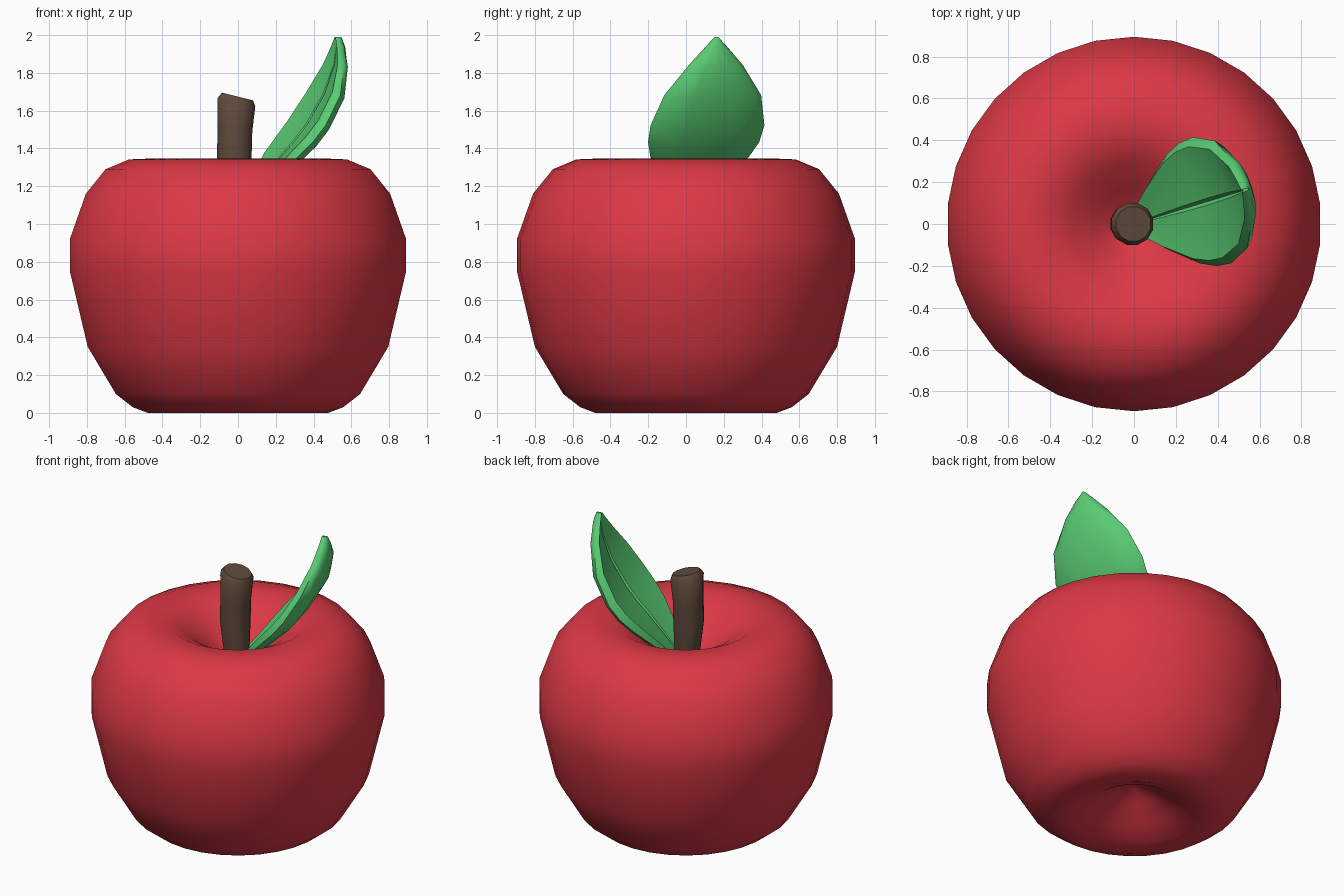
import bpy, math
from mathutils import Vector

if "Cube" in bpy.data.objects:
    bpy.data.objects.remove(bpy.data.objects["Cube"])


def material(name, color):
    m = bpy.data.materials.new(name)
    m.diffuse_color = (*color, 1)
    m.use_nodes = True
    m.node_tree.nodes["Principled BSDF"].inputs["Base Color"].default_value = m.diffuse_color
    return m


def skin(name, rings, mat, angle):
    """Join equal rings of points into a closed skin with capped ends."""
    n = len(rings[0])
    verts = [p for ring in rings for p in ring]
    faces = [(i * n + j, i * n + (j + 1) % n, (i + 1) * n + (j + 1) % n, (i + 1) * n + j)
             for i in range(len(rings) - 1) for j in range(n)]
    faces.append(tuple(reversed(range(n))))
    faces.append(tuple(range(len(verts) - n, len(verts))))
    mesh = bpy.data.meshes.new(name)
    mesh.from_pydata(verts, [], faces)
    mesh.materials.append(mat)
    obj = bpy.data.objects.new(name, mesh)
    bpy.context.collection.objects.link(obj)
    bpy.ops.object.select_all(action='DESELECT')
    obj.select_set(True)
    bpy.context.view_layer.objects.active = obj
    bpy.ops.object.mode_set(mode='EDIT')
    bpy.ops.mesh.select_all(action='SELECT')
    bpy.ops.mesh.normals_make_consistent(inside=False)
    bpy.ops.object.mode_set(mode='OBJECT')
    bpy.ops.object.shade_smooth_by_angle(angle=math.radians(angle))
    return obj


def circle(center, r, n, tilt=0.0):
    """Ring around z; tilt lowers the +x side."""
    return [Vector(center) + Vector((r * math.cos(a), r * math.sin(a), -tilt * r * math.cos(a)))
            for a in (math.tau * (k + 0.5) / n for k in range(n))]


red = material("apple_red", (0.72, 0.04, 0.06))
brown = material("stem_brown", (0.12, 0.07, 0.045))
green = material("leaf_green", (0.10, 0.60, 0.17))

# Apple body: turned profile with a dimple at both ends
profile = [(0.01, 0.20), (0.12, 0.15), (0.26, 0.06), (0.38, 0.01), (0.48, 0.0),
           (0.56, 0.03), (0.65, 0.10), (0.80, 0.35), (0.895, 0.75), (0.895, 0.92),
           (0.81, 1.16), (0.705, 1.29), (0.58, 1.342), (0.43, 1.348), (0.30, 1.28),
           (0.18, 1.18), (0.08, 1.10), (0.01, 1.06)]
skin("apple_body", [circle((0, 0, z), r, 30) for r, z in profile], red, 60)

# Stem: gently bent, flaring to a slanted, softened top
stem = [(0.0, 1.03, 0.07, 0), (-0.012, 1.18, 0.082, 0), (-0.02, 1.35, 0.095, 0),
        (-0.016, 1.5, 0.095, 0.1), (-0.008, 1.645, 0.103, 0.22), (-0.003, 1.675, 0.085, 0.25)]
skin("stem", [circle((x, 0, z), r, 12, t) for x, z, r, t in stem], brown, 50)

# Leaf: thick cushion section with a midrib groove, swept up a curved spine
out = Vector((0.956, 0.292, 0))
side = Vector((-0.292, 0.956, 0))
up = Vector((0, 0, 1))
# distance out, height, half width, half thickness
spine = [(0.02, 1.09, 0.06, 0.025), (0.12, 1.20, 0.16, 0.04), (0.25, 1.35, 0.272, 0.055),
         (0.325, 1.43, 0.308, 0.06), (0.395, 1.52, 0.315, 0.06), (0.49, 1.68, 0.268, 0.058),
         (0.545, 1.84, 0.15, 0.045), (0.555, 1.94, 0.058, 0.032), (0.552, 1.99, 0.008, 0.02)]
half = [(0.05, 0.3), (0.5, 0.45), (0.88, 0.75), (1.0, 0.1), (0.86, -0.55), (0.45, -0.95)]
section = [(0, -0.15)] + half + [(0, -1.05)] + [(-u, v) for u, v in reversed(half)]
rings = []
for i, (s, z, w, t) in enumerate(spine):
    a, b = spine[max(i - 1, 0)], spine[min(i + 1, len(spine) - 1)]
    along = (out * (b[0] - a[0]) + up * (b[1] - a[1])).normalized()
    inner = along.cross(side)
    if inner.dot(out) > 0:
        inner = -inner
    rings.append([out * s + up * z + side * (u * w) + inner * (v * t) for u, v in section])
skin("leaf", rings, green, 45)
